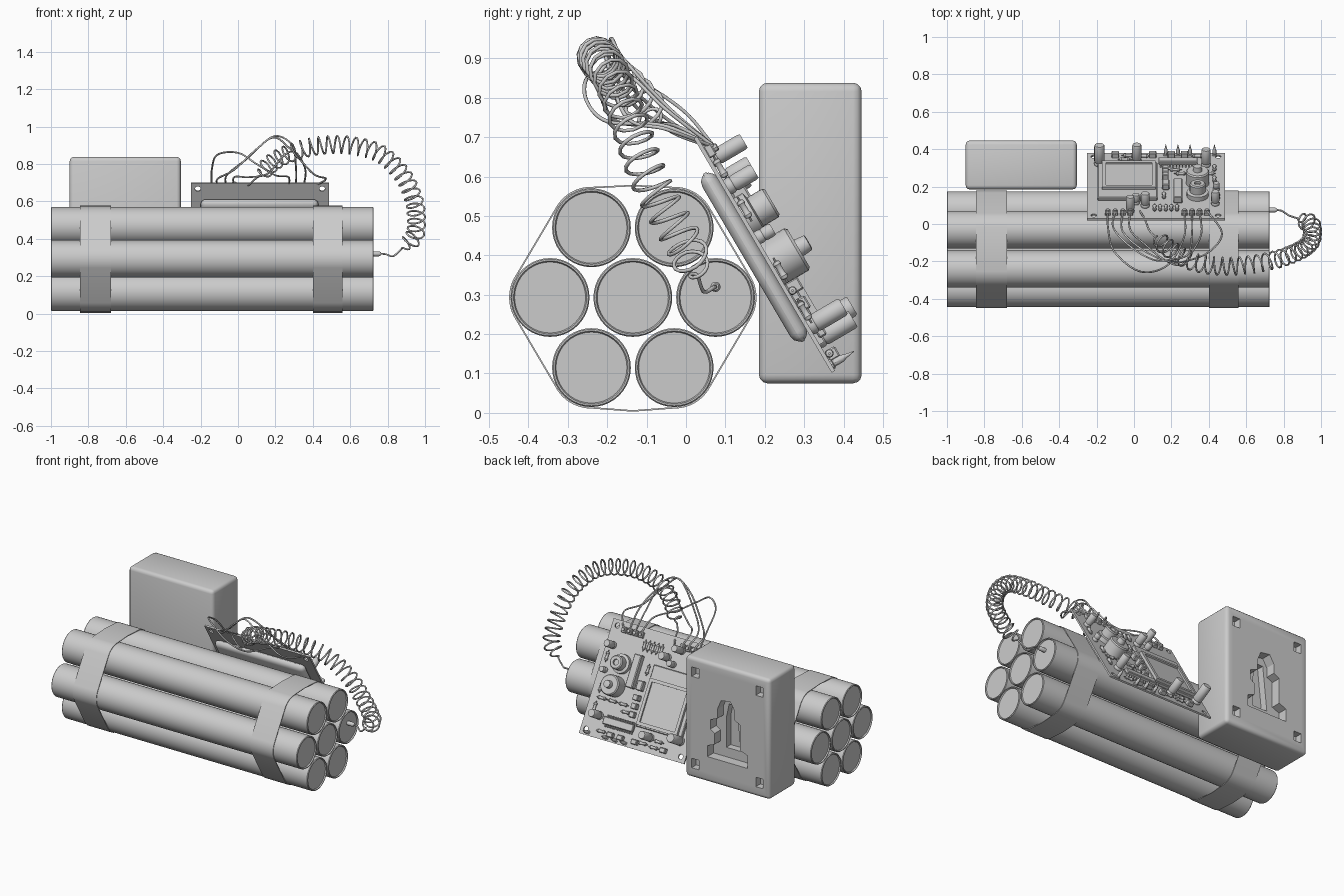
import bpy, bmesh, math
from mathutils import Vector, Matrix

if "Cube" in bpy.data.objects:
    bpy.data.objects.remove(bpy.data.objects["Cube"])

def finish(name, bm, M=Matrix(), smooth=True):
    bmesh.ops.recalc_face_normals(bm, faces=bm.faces)
    me = bpy.data.meshes.new(name)
    bm.to_mesh(me)
    bm.free()
    ob = bpy.data.objects.new(name, me)
    bpy.context.collection.objects.link(ob)
    me.transform(M)
    bpy.ops.object.select_all(action='DESELECT')
    ob.select_set(True)
    bpy.context.view_layer.objects.active = ob
    if smooth:
        bpy.ops.object.shade_smooth_by_angle(angle=math.radians(35))
    return ob

def box(name, lo, hi, M=Matrix(), bevel=0, segs=2):
    lo, hi = Vector(lo), Vector(hi)
    bm = bmesh.new()
    bmesh.ops.create_cube(bm, size=1)
    for v in bm.verts:
        v.co = Vector(a * b for a, b in zip(v.co, hi - lo)) + (lo + hi) / 2
    if bevel:
        bmesh.ops.bevel(bm, geom=bm.edges[:], offset=bevel, segments=segs, profile=0.5, affect='EDGES')
    return finish(name, bm, M, bevel > 0)

def lathe(name, profile, M=Matrix(), n=16):
    """Turn a list of (radius, height) around local z, capping both ends."""
    bm = bmesh.new()
    rings = [[bm.verts.new((r * math.cos(2 * math.pi * i / n), r * math.sin(2 * math.pi * i / n), h))
              for i in range(n)] for r, h in profile]
    for a, b in zip(rings, rings[1:]):
        for i in range(n):
            bm.faces.new((a[i], a[(i + 1) % n], b[(i + 1) % n], b[i]))
    bm.faces.new(rings[0])
    bm.faces.new(rings[-1])
    return finish(name, bm, M)

def prism(name, pts, y0, y1):
    bm = bmesh.new()
    f = bm.faces.new([bm.verts.new((x, y0, z)) for x, z in pts])
    ext = bmesh.ops.extrude_face_region(bm, geom=[f])['geom']
    bmesh.ops.translate(bm, vec=(0, y1 - y0, 0), verts=[v for v in ext if isinstance(v, bmesh.types.BMVert)])
    return finish(name, bm, smooth=False)

def cut(ob, cutters):
    bpy.context.view_layer.objects.active = ob
    for c in cutters:
        c.hide_render = True
        m = ob.modifiers.new('cut', 'BOOLEAN')
        m.object, m.operation, m.solver = c, 'DIFFERENCE', 'EXACT'
        bpy.ops.object.modifier_apply(modifier=m.name)
        bpy.data.objects.remove(c)

def spline(pts, per=10):
    """Catmull-Rom samples through the points."""
    p = [Vector(q) for q in pts]
    p = [2 * p[0] - p[1]] + p + [2 * p[-1] - p[-2]]
    out = []
    for a, b, c, d in zip(p, p[1:], p[2:], p[3:]):
        for i in range(per):
            t = i / per
            out.append(0.5 * (2 * b + (c - a) * t + (2 * a - 5 * b + 4 * c - d) * t * t
                              + (3 * b - a - 3 * c + d) * t ** 3))
    return out + [p[-2]]

def wire(name, pts, r=0.005):
    cu = bpy.data.curves.new(name, 'CURVE')
    cu.dimensions, cu.bevel_depth, cu.bevel_resolution, cu.use_fill_caps = '3D', r, 1, True
    sp = cu.splines.new('POLY')
    sp.points.add(len(pts) - 1)
    for q, v in zip(sp.points, pts):
        q.co = (*v, 1)
    ob = bpy.data.objects.new(name, cu)
    bpy.context.collection.objects.link(ob)
    bpy.ops.object.select_all(action='DESELECT')
    ob.select_set(True)
    bpy.context.view_layer.objects.active = ob
    bpy.ops.object.convert(target='MESH')

# Bundle of seven tubes lying along x
ALONG_X = Matrix.Rotation(math.pi / 2, 4, 'Y')
centres = [(-.24, .47), (-.03, .47), (-.345, .293), (-.135, .293), (.075, .293), (-.24, .115), (-.03, .115)]
for y, z in centres:
    lathe('tube', [(.09, -.993), (.093, -1), (.097, -1), (.1, -.996), (.1, .721), (.097, .725), (.093, .725), (.09, .718)],
          Matrix.Translation((0, y, z)) @ ALONG_X, 40)

# Straps following the outline of the bundle
def outline(r):
    discs = [(y, z, r) for y, z in centres] + [(-.135, .475 + r, 0), (-.135, .107 - r, 0)]
    pts = []
    for i in range(72):
        a = 2 * math.pi * (i + .5) / 72
        d = (math.cos(a), math.sin(a))
        y, z, q = max(discs, key=lambda c: c[0] * d[0] + c[1] * d[1] + c[2])
        pts.append((y + q * d[0], z + q * d[1]))
    return pts
for x0, x1 in ((-.845, -.68), (.4, .56)):
    bm = bmesh.new()
    loops = [[bm.verts.new((x, y, z)) for y, z in outline(r)] for x, r in ((x0, .1), (x0, .104), (x1, .104), (x1, .1))]
    for k in range(4):
        a, b = loops[k], loops[(k + 1) % 4]
        for i in range(72):
            j = (i + 1) % 72
            if (a[i].co - a[j].co).length > 1e-6:
                bm.faces.new((a[i], a[j], b[j], b[i]))
    bmesh.ops.remove_doubles(bm, verts=bm.verts, dist=1e-5)
    finish('strap', bm)

# Power box with moulded recesses in its back face
cx, cz = -.603, .457
case = box('power_box', (-.9, .185, .075), (-.306, .446, .838), bevel=.022, segs=3)
key = [(-.14, -.22), (.14, -.22), (.14, -.15), (.09, -.13), (.09, -.06), (.12, -.04), (.12, .02), (.07, .04),
       (.07, .1), (.045, .16), (-.02, .17), (-.05, .12), (-.05, .06), (-.09, .04), (-.09, -.12), (-.14, -.14)]
slot = [(-.05, -.16), (.05, -.16), (.05, .03), (.03, .12), (-.02, .12), (-.03, .03)]
cutters = [prism('recess_cutter', [(cx + x, cz + z) for x, z in key], .385, .5),
           prism('slot_cutter', [(cx + x, cz + z) for x, z in slot], .34, .5)]
for sx in (-1, 1):
    for sz in (-1, 1):
        x, z = cx + sx * .225, cz + sz * .29
        cutters.append(box('screw_cutter', (x - .026, .4, z - .03), (x + .026, .5, z + .03)))
cut(case, cutters)
bpy.ops.object.shade_smooth_by_angle(angle=math.radians(35))

# Tilted circuit board: local x across, y down the slope, z out of the face
B = Matrix(((1, 0, 0, 0), (0, .507, .862, .025), (0, -.862, .507, .7), (0, 0, 0, 1)))
def at(x, s, h=0):
    return B @ Matrix.Translation((x, s, h))
board = box('circuit_board', (-.25, 0, -.006), (.487, .69, .004), B)
cut(board, [lathe('hole_cutter', [(.016, -.05), (.016, .05)], at(x, s), 10) for x in (-.215, .45) for s in (.035, .655)])
box('backing_case', (-.2, .09, -.05), (.43, .585, -.004), B, .028, 3)

# Display: frame, raised rim and screen
box('display_base', (-.195, .19, .003), (.125, .56, .025), B, .004, 1)
for lo, hi in (((-.17, .27), (.115, .29)), ((-.17, .53), (.115, .55)), ((-.17, .29), (-.15, .53)), ((.095, .29), (.115, .53))):
    box('display_rim', (*lo, .024), (*hi, .042), B)
box('display_screen', (-.151, .289, .024), (.096, .531, .032), B)

# Upright capacitors: x, s, radius, height
for x, s, r, h in ((-.02, .07, .022, .1), (.06, .13, .024, .085), (.435, .15, .022, .085), (-.185, .57, .028, .125),
                   (.015, .6, .025, .11), (.385, .56, .025, .105), (.01, .16, .02, .06), (.44, .3, .018, .05)):
    lathe('capacitor', [(r * .9, .002), (r, .008), (r, .016), (r * .88, .021), (r, .027), (r, h - .006), (r * .88, h)],
          at(x, s), 14)
# Two large round parts
lathe('buzzer', [(.062, .002), (.062, .075), (.056, .082), (.024, .082), (.021, .11), (.014, .112)], at(.34, .375), 24)
lathe('coil_core', [(.058, .002), (.058, .03), (.042, .034), (.042, .078), (.036, .084), (.018, .084), (.018, .07)], at(.34, .24), 24)

# Long chip and tall chip with pins
box('long_chip', (.13, .555, .012), (.34, .6, .034), B, .004, 1)
for i in range(12):
    x = .143 + i * .0167
    box('chip_pin', (x - .003, .542, .002), (x + .003, .613, .018), B)
box('tall_chip', (.21, .16, .004), (.26, .36, .045), B, .005, 1)
box('small_chip', (.15, .3, .004), (.19, .36, .04), B, .005, 1)
for i in range(3):
    box('square_part', (.15, .385 + i * .05, .004), (.185, .42 + i * .05, .05 - .008 * i), B, .004, 1)
for x in (-.1, .1, .2, .27):
    box('edge_part', (x - .02, .635, .004), (x + .02, .665, .035), B, .004, 1)

# Resistors lying on the board: centre, direction along x or down the slope
bead = [(.003, -.036), (.003, -.026), (.009, -.024), (.011, -.016), (.008, -.01), (.008, .01), (.011, .016),
        (.009, .024), (.003, .026), (.003, .036)]
for x, s, across in ([(.11 + i * .03, .1, False) for i in range(5)]
                     + [(.25 + i * .075, .46, True) for i in range(3)]
                     + [(.05, .645, True), (-.05, .61, True), (-.03, .65, True), (.34, .645, True),
                        (.43, .4, False), (.45, .22, False), (.43, .52, False), (.16, .23, False), (.22, .5, True)]):
    R = ALONG_X if across else Matrix.Rotation(math.pi / 2, 4, 'X')
    lathe('resistor', bead, at(x, s, .014) @ R, 10)
# Small lamps along the lower edge
for x in (.17, .235, .3, .43):
    lathe('lamp', [(.014, .002), (.014, .008), (.01, .01), (.01, .035), (.006, .045), (.001, .07)], at(x, .672), 10)

# Terminal posts for the wires
left, right = (-.14, -.1, -.06, -.02), (.27, .31, .35, .39)
for x in left + right:
    box('terminal', (x - .015, .03, .003), (x + .015, .065, .024), B, .003, 1)
    lathe('terminal_screw', [(.01, .02), (.01, .034), (.006, .036)], at(x, .048), 8)

# Loose wires arching from one terminal group to the other
def post(x):
    return tuple(B @ Vector((x, .045, .028)))
arches = [
    [(-.14, -.01, .77), (-.11, -.14, .85), (0, -.24, .86), (.1, -.255, .8), (.2, -.2, .74), (.27, -.06, .73)],
    [(-.11, -.02, .72), (-.02, -.12, .77), (.1, -.19, .88), (.2, -.19, .95), (.29, -.16, .9), (.31, -.05, .78)],
    [(-.06, -.04, .74), (.05, -.14, .83), (.18, -.2, .94), (.27, -.2, .89), (.4, -.15, .75), (.47, -.05, .72)],
    [(-.02, -.03, .73), (.06, -.11, .73), (.16, -.19, .75), (.25, -.22, .85), (.31, -.15, .86), (.36, -.05, .77)]]
for a, b, mid in zip(left, (.27, .31, .39, .35), arches):
    wire('loose_wire', spline([post(a)] + mid + [post(b)]))

# Coiled wire from the centre of one tube end, over the top to the board
lathe('wire_plug', [(.013, .715), (.013, .755), (.008, .765)], Matrix.Translation((0, .075, .32)) @ ALONG_X, 12)
axis = spline([(.88, .03, .345), (.945, .0, .42), (.953, -.05, .51), (.94, -.1, .61), (.88, -.145, .74), (.76, -.19, .855),
               (.6, -.22, .9), (.45, -.225, .9), (.31, -.2, .87), (.2, -.14, .82), (.11, -.07, .74)], 40)
n, turns = len(axis), 29
dist = [0]
for a, b in zip(axis, axis[1:]):
    dist.append(dist[-1] + (b - a).length)
coil = []
for i, p in enumerate(axis):
    t = (axis[min(i + 1, n - 1)] - axis[max(i - 1, 0)]).normalized()
    u = t.cross(Vector((0, 1, 0))).normalized()
    w = t.cross(u)
    f = dist[i] / dist[-1]
    r = .047 * min(1, f * 25 + .1, (1 - f) * 25 + .1)
    a = 2 * math.pi * turns * f
    coil.append(p + r * (math.cos(a) * u + math.sin(a) * w))
lead = spline([(.76, .075, .32), (.79, .07, .318), (.83, .045, .308), coil[0]])
tail = spline([coil[-1], (.08, -.03, .71), (.06, .02, .69), post(.03)])
wire('coiled_wire', lead[:-1] + coil + tail[1:])
